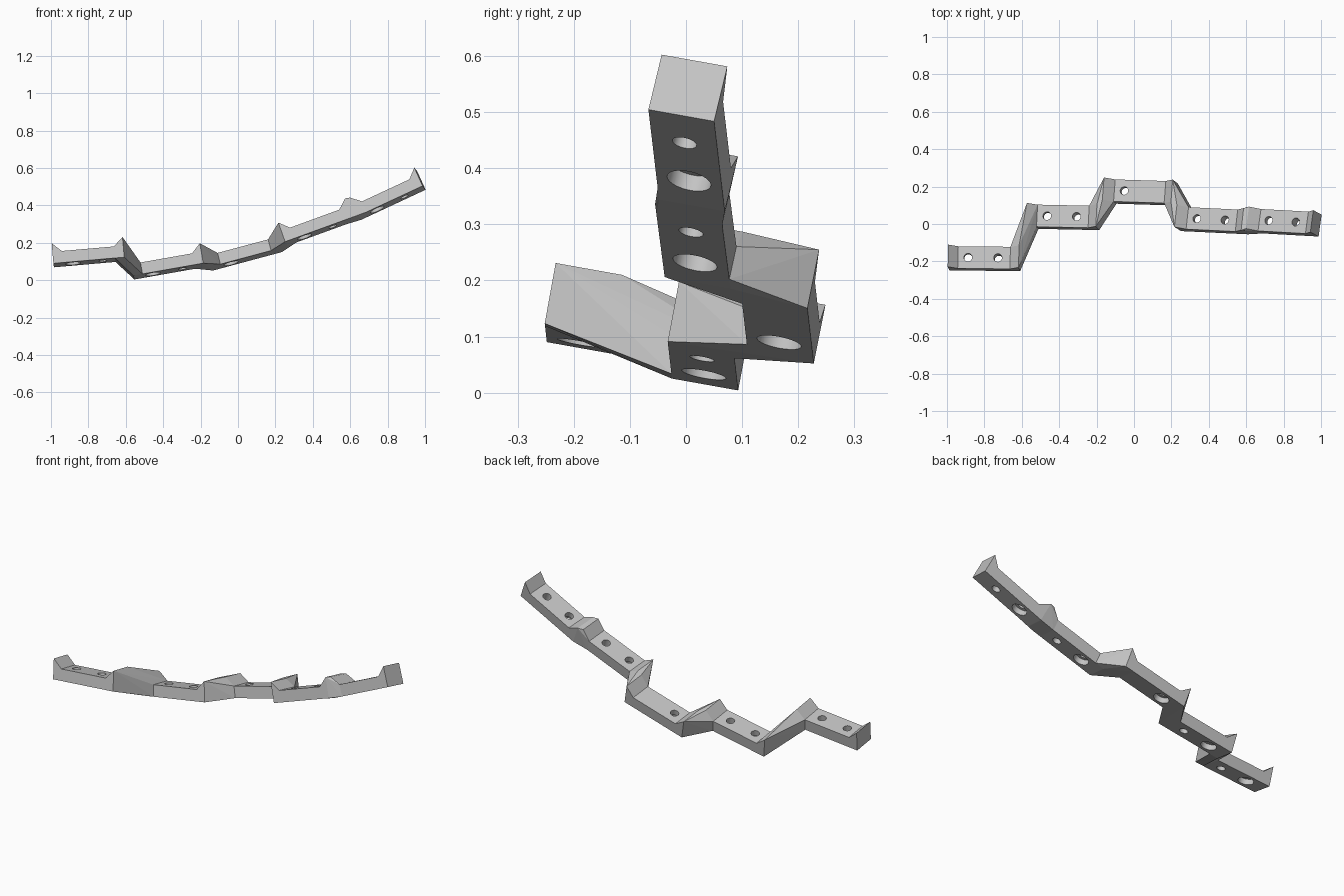
import bpy
import bmesh
import math
from mathutils import Matrix, Vector

if "Cube" in bpy.data.objects:
    bpy.data.objects.remove(bpy.data.objects["Cube"], do_unlink=True)

# Shared block dimensions
LENGTH, WIDTH, THICK, HIGH, WEDGE = 0.38, 0.12, 0.063, 0.11, 0.05
BIG_R, SMALL_R, BORE_DEPTH = 0.04, 0.022, 0.03
ROLL = 0.175

grey = bpy.data.materials.new("light_grey")
grey.use_nodes = True
colour = (0.55, 0.55, 0.55, 1)
grey.diffuse_color = colour
grey.node_tree.nodes["Principled BSDF"].inputs["Base Color"].default_value = colour


def add_object(name, bm):
    mesh = bpy.data.meshes.new(name)
    bm.to_mesh(mesh)
    bm.free()
    mesh.materials.append(grey)
    obj = bpy.data.objects.new(name, mesh)
    bpy.context.collection.objects.link(obj)
    return obj


def block_frame(corner, pitch, yaw):
    """Frame at a block's lower front corner, x along its length."""
    p = math.radians(pitch)
    along = Vector((math.cos(p), -yaw, math.sin(p))).normalized()
    across = Vector((0, 0.98, -ROLL))
    across.x = -(across.y * along.y + across.z * along.z) / along.x
    across.normalize()
    up = along.cross(across)
    return Matrix.Translation(corner) @ Matrix((along, across, up)).transposed().to_4x4()


def hull_bmesh(points):
    bm = bmesh.new()
    for p in points:
        bm.verts.new(p)
    result = bmesh.ops.convex_hull(bm, input=bm.verts[:])
    loose = {g for g in result["geom_interior"] + result["geom_unused"]
             if isinstance(g, bmesh.types.BMVert)}
    bmesh.ops.delete(bm, geom=list(loose), context="VERTS")
    bmesh.ops.dissolve_limit(bm, angle_limit=0.01, verts=bm.verts[:], edges=bm.edges[:])
    bmesh.ops.recalc_face_normals(bm, faces=bm.faces[:])
    return bm


def section(x, height):
    return [Vector((x, y, z)) for y in (0, WIDTH) for z in (0, height)]


def wedge(frame, right):
    """Points of a raised block end: inner (low) section, then outer (high)."""
    inner, outer = (LENGTH - WEDGE, LENGTH) if right else (WEDGE, 0)
    return ([frame @ p for p in section(inner, THICK)],
            [frame @ p for p in section(outer, HIGH)])


def add_hull(name, wedges):
    """Hull the wedges, left open where they meet the plates."""
    bm = hull_bmesh([p for low, high in wedges for p in low + high])
    for low, _ in wedges:
        hidden = [f for f in bm.faces
                  if all(min((v.co - p).length for p in low) < 1e-4 for v in f.verts)]
        bmesh.ops.delete(bm, geom=hidden, context="FACES")
    return add_object(name, bm)


def cylinder(x, radius, bottom, top):
    bm = bmesh.new()
    place = Matrix.Translation((x, WIDTH / 2, (bottom + top) / 2))
    bmesh.ops.create_cone(bm, cap_ends=True, segments=40, radius1=radius,
                          radius2=radius, depth=top - bottom, matrix=place)
    cutter = add_object("hole_cutter", bm)
    cutter.hide_render = True
    return cutter


def add_plate(name, frame, holes):
    """Flat middle of a block with its drilled holes."""
    bm = hull_bmesh(section(WEDGE, THICK) + section(LENGTH - WEDGE, THICK))
    plate = add_object(name, bm)
    cutters = []
    for x, counterbored in holes:
        cutters.append(cylinder(x, SMALL_R, -0.05, THICK + 0.05))
        if counterbored:
            cutters.append(cylinder(x, BIG_R, -0.06, BORE_DEPTH))
    for cutter in cutters:
        mod = plate.modifiers.new("hole", "BOOLEAN")
        mod.operation = "DIFFERENCE"
        mod.solver = "EXACT"
        mod.object = cutter
    bpy.context.view_layer.update()
    done = plate.evaluated_get(bpy.context.evaluated_depsgraph_get())
    mesh = bpy.data.meshes.new_from_object(done)
    plate.modifiers.clear()
    plate.data = mesh
    for cutter in cutters:
        bpy.data.objects.remove(cutter, do_unlink=True)
    # Open the ends that meet the raised wedges
    bm = bmesh.new()
    bm.from_mesh(mesh)
    ends = [f for f in bm.faces
            if all(abs(v.co.x - WEDGE) < 1e-4 for v in f.verts)
            or all(abs(v.co.x - LENGTH + WEDGE) < 1e-4 for v in f.verts)]
    bmesh.ops.delete(bm, geom=ends, context="FACES")
    bm.to_mesh(mesh)
    bm.free()
    plate.matrix_world = frame
    bpy.ops.object.select_all(action="DESELECT")
    plate.select_set(True)
    bpy.context.view_layer.objects.active = plate
    bpy.ops.object.shade_smooth_by_angle(angle=math.radians(30))


# Blocks from left to right: lower front corner, pitch, yaw slope, hole count
blocks = [
    ((-0.987, -0.248, 0.090), 5, 0.01, 2),
    ((-0.560, -0.025, 0.025), 10, 0.02, 2),
    ((-0.142, 0.110, 0.073), 15, 0.03, 1),
    ((0.252, -0.038, 0.206), 20, 0.045, 2),
    ((0.643, -0.048, 0.344), 25, 0.05, 2),
]
HOLES = [(LENGTH / 2 - 0.086, True), (LENGTH / 2 + 0.074, False)]

frames = []
for i, (corner, pitch, yaw, count) in enumerate(blocks, 1):
    frame = block_frame(corner, pitch, yaw)
    frames.append(frame)
    add_plate(f"drilled_plate_{i}", frame, HOLES[:count])

# Raised ends and the bridges between neighbouring blocks
add_hull("left_end_lip", [wedge(frames[0], False)])
add_hull("right_end_lip", [wedge(frames[-1], True)])
for i, (a, b) in enumerate(zip(frames, frames[1:]), 1):
    add_hull(f"bridge_{i}", [wedge(a, True), wedge(b, False)])
